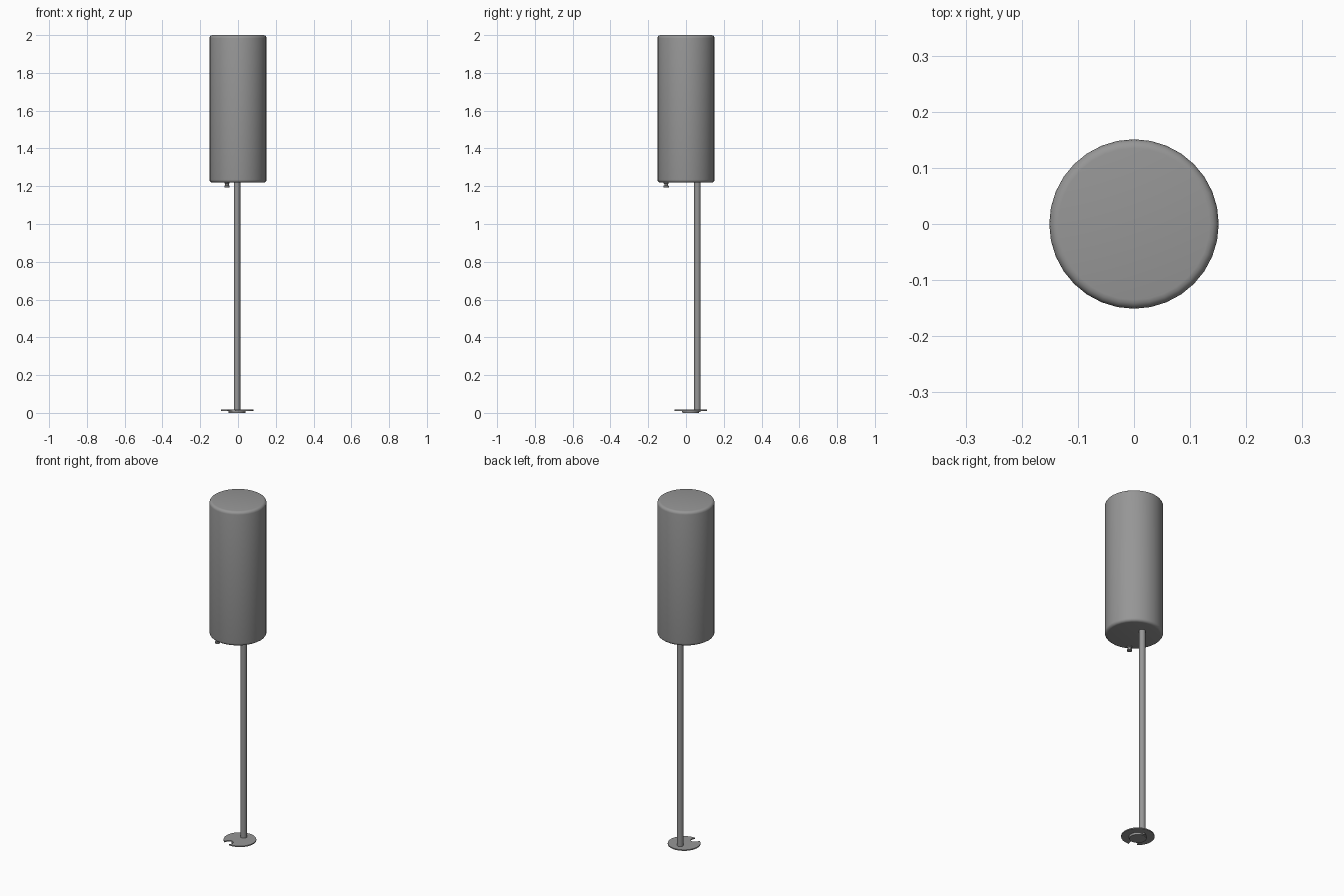
import bpy, bmesh, math

if "Cube" in bpy.data.objects:
    bpy.data.objects.remove(bpy.data.objects["Cube"])

grey = bpy.data.materials.new("dark_grey")
grey.diffuse_color = (0.306, 0.306, 0.306, 1)
grey.use_nodes = True
grey.node_tree.nodes["Principled BSDF"].inputs["Base Color"].default_value = grey.diffuse_color


def finish(bm, name, loc, angle=40):
    bmesh.ops.recalc_face_normals(bm, faces=bm.faces)
    mesh = bpy.data.meshes.new(name)
    bm.to_mesh(mesh)
    bm.free()
    mesh.materials.append(grey)
    obj = bpy.data.objects.new(name, mesh)
    obj.location = loc
    bpy.context.collection.objects.link(obj)
    bpy.ops.object.select_all(action='DESELECT')
    obj.select_set(True)
    bpy.context.view_layer.objects.active = obj
    bpy.ops.object.shade_smooth_by_angle(angle=math.radians(angle))
    return obj


def lathe(name, loc, profile, sides, angle=40):
    """Closed turned solid from (radius, z) points, bottom to top."""
    bm = bmesh.new()
    rings = []
    for r, z in profile:
        rings.append([bm.verts.new((r * math.cos(2 * math.pi * i / sides),
                                    r * math.sin(2 * math.pi * i / sides), z))
                      for i in range(sides)])
    for low, high in zip(rings, rings[1:]):
        for i in range(sides):
            j = (i + 1) % sides
            bm.faces.new((low[i], low[j], high[j], high[i]))
    bm.faces.new(rings[0][::-1])
    bm.faces.new(rings[-1])
    return finish(bm, name, loc, angle)


def notched_disc(name, loc, radius, thickness, notch, notch_centre):
    """Flat disc with a rounded slot cut in from the front edge."""
    gap = math.asin(notch / radius)
    start = -math.pi / 2 + gap
    sweep = 2 * math.pi - 2 * gap
    pts = [(radius * math.cos(start + sweep * i / 40),
            radius * math.sin(start + sweep * i / 40)) for i in range(41)]
    for i in range(11):
        a = math.pi - math.pi * i / 10
        pts.append((notch * math.cos(a), -notch_centre + notch * math.sin(a)))
    bm = bmesh.new()
    face = bm.faces.new([bm.verts.new((x, y, 0)) for x, y in pts])
    ext = bmesh.ops.extrude_face_region(bm, geom=[face])
    top = [v for v in ext['geom'] if isinstance(v, bmesh.types.BMVert)]
    bmesh.ops.translate(bm, verts=top, vec=(0, 0, thickness))
    bmesh.ops.triangulate(bm, faces=[f for f in bm.faces if len(f.verts) > 4])
    return finish(bm, name, loc)


# Tank body with rounded rims
R, Z0, Z1, B = 0.151, 1.219, 2.0, 0.016
steps = [math.pi / 2 * i / 4 for i in range(5)]
profile = [(R - B + B * math.sin(a), Z0 + B - B * math.cos(a)) for a in steps]
profile += [(R - B + B * math.cos(a), Z1 - B + B * math.sin(a)) for a in steps]
lathe("tank_body", (0, 0, 0), profile, 32)

# Long tube below the tank
lathe("tube", (-0.005, 0.06, 0), [(0.017, 0.004), (0.017, 1.23)], 24)

# Small outlet nozzle under the tank
lathe("nozzle", (-0.058, -0.105, 0),
      [(0.014, 1.194), (0.014, 1.202), (0.010, 1.205), (0.010, 1.212),
       (0.013, 1.214), (0.013, 1.226)], 16)

# Notched foot plate, slot turned towards the nozzle, and the pad beneath it
plate = notched_disc("foot_plate", (-0.005, 0.025, 0.011), 0.086, 0.006, 0.022, 0.068)
plate.rotation_euler.z = math.radians(-22)
lathe("foot_pad", (-0.005, 0.025, 0), [(0.044, 0.0), (0.046, 0.012)], 32)
